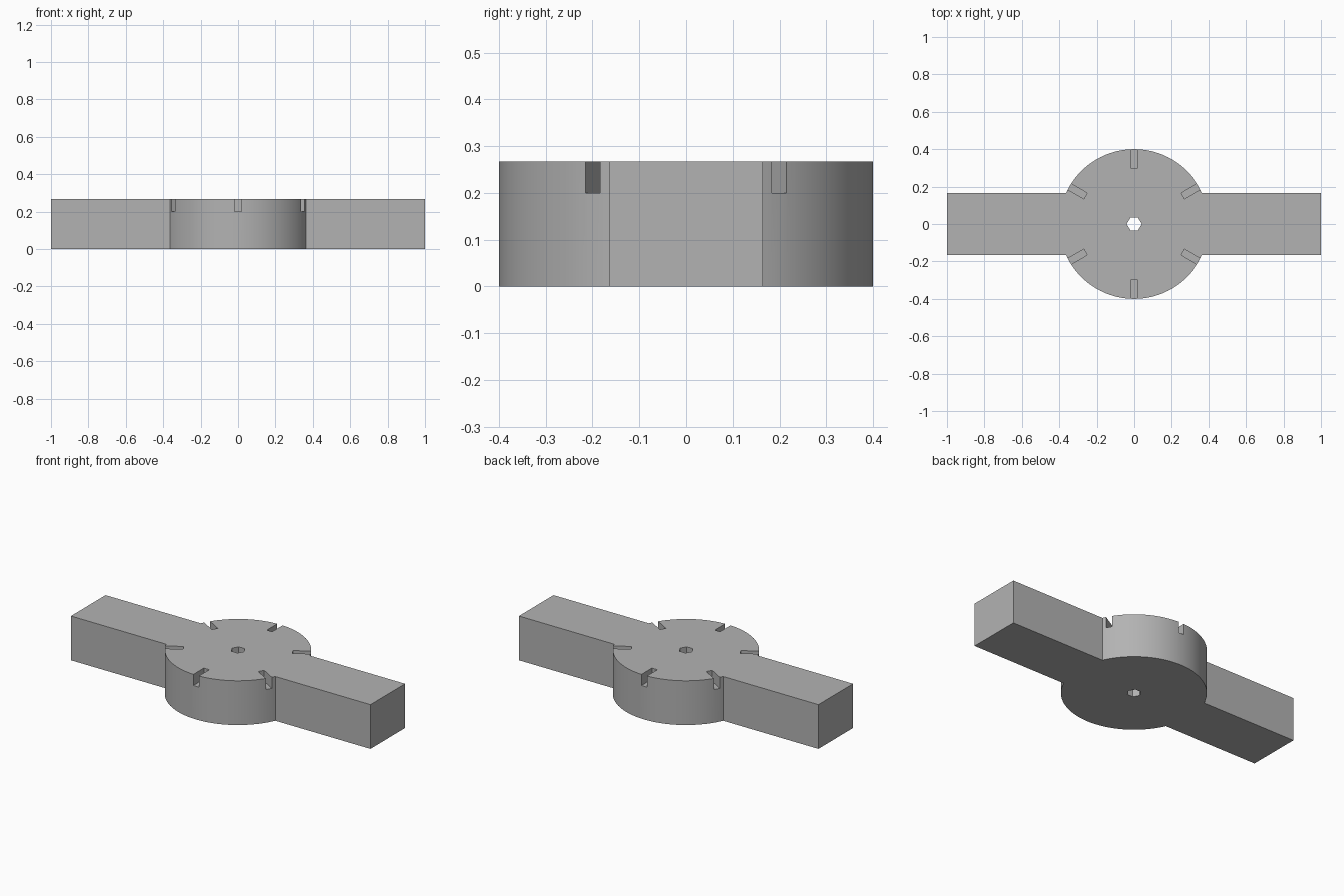
import bpy, bmesh, math
from mathutils import Matrix, Vector

cube = bpy.data.objects.get("Cube")
if cube:
    bpy.data.objects.remove(cube, do_unlink=True)

HEIGHT, RADIUS, ARM_HALF, ARM_END = 0.267, 0.4, 0.165, 1.0
SLOT_WIDTH, SLOT_INNER, SLOT_FLOOR = 0.036, 0.3, 0.2
HOLE_RADIUS, ARC_STEPS = 0.04, 48

grey = bpy.data.materials.new("plain grey")
grey.use_nodes = True
colour = (0.45, 0.45, 0.45, 1)
grey.diffuse_color = colour
grey.node_tree.nodes["Principled BSDF"].inputs["Base Color"].default_value = colour


def make_object(name, bm):
    bmesh.ops.recalc_face_normals(bm, faces=bm.faces)
    mesh = bpy.data.meshes.new(name)
    bm.to_mesh(mesh)
    bm.free()
    mesh.materials.append(grey)
    obj = bpy.data.objects.new(name, mesh)
    bpy.context.collection.objects.link(obj)
    return obj


# Outline: round hub with an arm on either side
start = math.asin(ARM_HALF / RADIUS)
outline = []
for side in (1, -1):
    outline.append((side * ARM_END, side * ARM_HALF))
    for i in range(ARC_STEPS + 1):
        a = start + (math.pi - 2 * start) * i / ARC_STEPS
        outline.append((side * RADIUS * math.cos(a), side * RADIUS * math.sin(a)))
    outline.append((-side * ARM_END, side * ARM_HALF))

bm = bmesh.new()
base = bm.faces.new([bm.verts.new((x, y, 0)) for x, y in outline])
top = bmesh.ops.extrude_face_region(bm, geom=[base], use_keep_orig=True)
bmesh.ops.translate(bm, vec=(0, 0, HEIGHT),
                    verts=[v for v in top["geom"] if isinstance(v, bmesh.types.BMVert)])
body = make_object("hub_with_arms", bm)

# Cutter: six radial rim slots and the hexagonal centre hole
bm = bmesh.new()
size = Vector((0.2, SLOT_WIDTH, 0.2))
for i in range(6):
    place = (Matrix.Rotation(math.radians(30 + 60 * i), 4, "Z")
             @ Matrix.Translation((SLOT_INNER + size.x / 2, 0, SLOT_FLOOR + size.z / 2))
             @ Matrix.Diagonal((*size, 1)))
    bmesh.ops.create_cube(bm, size=1, matrix=place)
hexagon = bm.faces.new([bm.verts.new((HOLE_RADIUS * math.cos(i * math.pi / 3),
                                      HOLE_RADIUS * math.sin(i * math.pi / 3), -0.1))
                        for i in range(6)])
end = bmesh.ops.extrude_face_region(bm, geom=[hexagon], use_keep_orig=True)
bmesh.ops.translate(bm, vec=(0, 0, 0.5),
                    verts=[v for v in end["geom"] if isinstance(v, bmesh.types.BMVert)])
cutter = make_object("slot_and_hole_cutter", bm)
cutter.hide_render = True

# Cut the body, then drop the cutter
cut = body.modifiers.new("Slots and hole", "BOOLEAN")
cut.operation = "DIFFERENCE"
cut.solver = "EXACT"
cut.object = cutter
bpy.context.view_layer.objects.active = body
body.select_set(True)
bpy.ops.object.modifier_apply(modifier=cut.name)
bpy.data.objects.remove(cutter, do_unlink=True)

# Smooth the round rim, keep the corners crisp
bpy.ops.object.select_all(action="DESELECT")
body.select_set(True)
bpy.ops.object.shade_smooth_by_angle(angle=math.radians(20))
